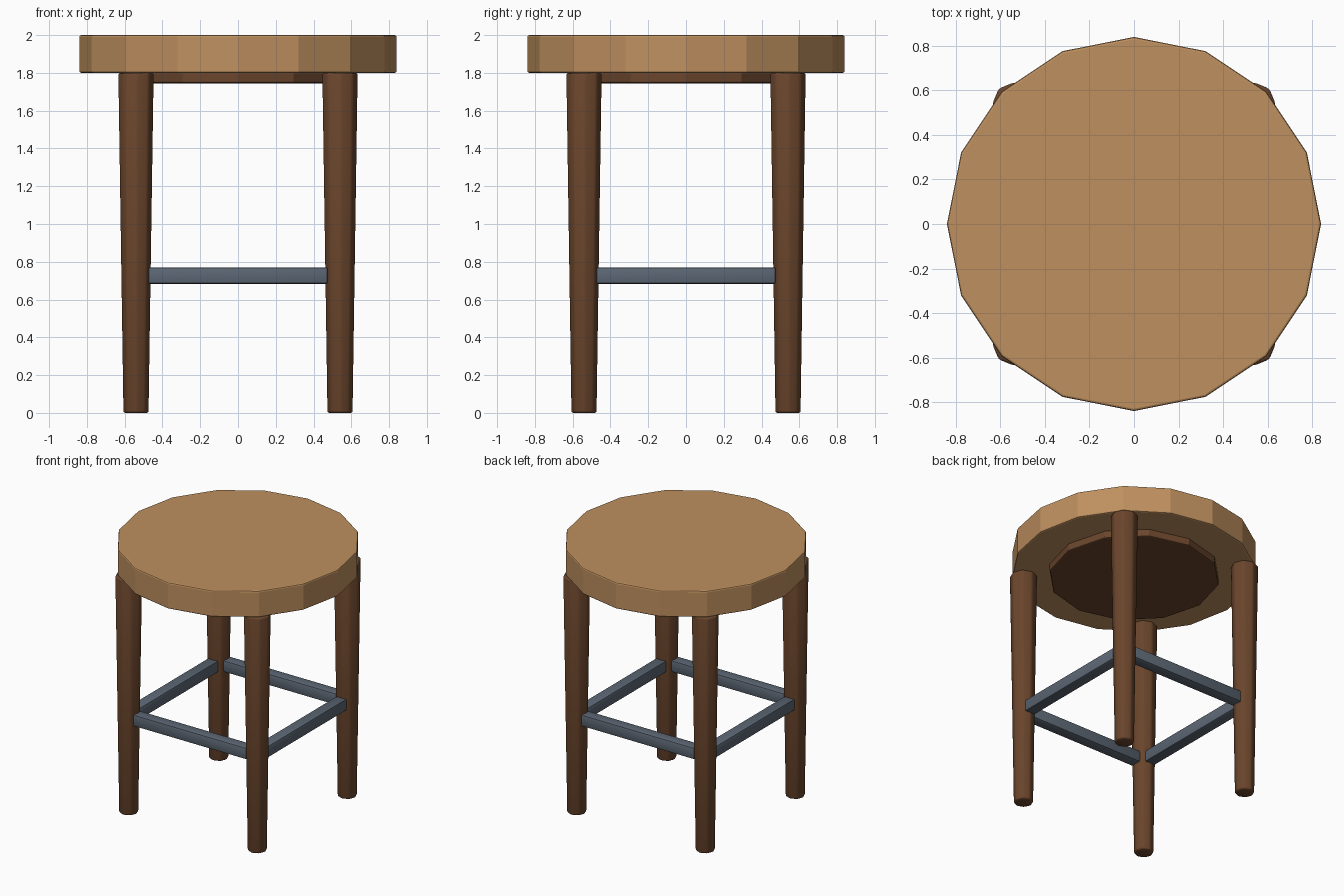
import bpy
import math

if "Cube" in bpy.data.objects:
    bpy.data.objects.remove(bpy.data.objects["Cube"])


def material(name, rgb):
    m = bpy.data.materials.new(name)
    m.diffuse_color = (*rgb, 1.0)
    m.use_nodes = True
    m.node_tree.nodes["Principled BSDF"].inputs["Base Color"].default_value = m.diffuse_color
    return m


LIGHT_WOOD = material("light wood", (0.52, 0.28, 0.115))
DARK_WOOD = material("dark wood", (0.145, 0.060, 0.025))
STEEL = material("blue grey metal", (0.107, 0.136, 0.175))


def finish(name, mat, bevel, segments, smooth_angle):
    """Name, colour, bevel and shade the active object."""
    ob = bpy.context.object
    ob.name = name
    ob.data.materials.append(mat)
    mod = ob.modifiers.new("soft_edges", 'BEVEL')
    mod.width = bevel
    mod.segments = segments
    mod.limit_method = 'ANGLE'
    mod.angle_limit = math.radians(35)
    bpy.ops.object.modifier_apply(modifier=mod.name)
    if smooth_angle:
        bpy.ops.object.shade_smooth_by_angle(angle=math.radians(smooth_angle))
    return ob


def disc(name, sides, radius, z0, z1, mat):
    bpy.ops.mesh.primitive_cylinder_add(vertices=sides, radius=radius, depth=z1 - z0,
                                        location=(0, 0, (z0 + z1) / 2))
    return finish(name, mat, 0.01, 2, 0)


# Faceted seat and the smaller ring plate beneath it
disc("seat", 16, 0.84, 1.80, 2.0, LIGHT_WOOD)
disc("seat_support", 12, 0.59, 1.745, 1.805, DARK_WOOD)

# Four upright legs, tapering towards the floor
LEG = 0.54
for depth, sy in (("front", -1), ("back", 1)):
    for side, sx in (("left", -1), ("right", 1)):
        bpy.ops.mesh.primitive_cone_add(vertices=8, radius1=0.069, radius2=0.096, depth=1.80,
                                        location=(sx * LEG, sy * LEG, 0.90))
        finish(f"{depth}_{side}_leg", DARK_WOOD, 0.012, 2, 50)

# Four square foot rails between the legs
for i, name in enumerate(("front", "right", "back", "left")):
    a = i * math.pi / 2
    bpy.ops.mesh.primitive_cube_add(size=1, rotation=(0, 0, a),
                                    location=(LEG * math.sin(a), -LEG * math.cos(a), 0.727))
    rail = bpy.context.object
    rail.scale = (0.95, 0.085, 0.087)
    bpy.ops.object.transform_apply(location=False, rotation=False, scale=True)
    finish(f"{name}_foot_rail", STEEL, 0.01, 2, 30)
